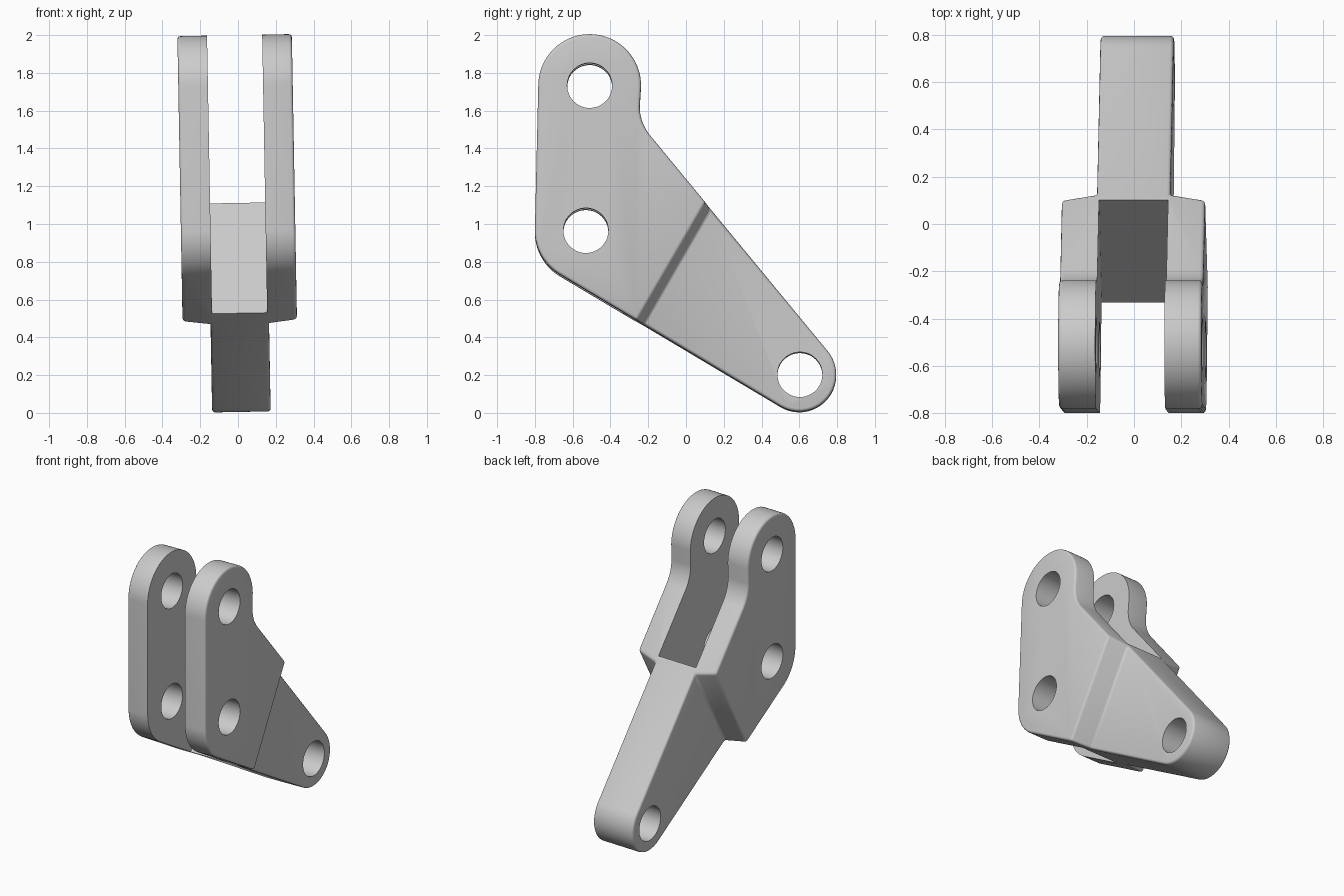
import bpy, bmesh
from math import cos, sin, radians
from mathutils import Matrix, Vector

cube = bpy.data.objects.get("Cube")
if cube:
    bpy.data.objects.remove(cube, do_unlink=True)

GREY = (0.6, 0.6, 0.6, 1)
metal = bpy.data.materials.new("plain grey metal")
metal.diffuse_color = GREY
metal.use_nodes = True
metal.node_tree.nodes["Principled BSDF"].inputs["Base Color"].default_value = GREY

OUTER, TONGUE, SLOT = 0.303, 0.155, 0.146   # half widths


def prism(name, points, offset):
    """Closed solid from a planar loop of 3D points swept along an offset."""
    bm = bmesh.new()
    face = bm.faces.new([bm.verts.new(p) for p in points])
    swept = bmesh.ops.extrude_face_region(bm, geom=[face])["geom"]
    bmesh.ops.translate(bm, vec=offset,
                        verts=[v for v in swept if isinstance(v, bmesh.types.BMVert)])
    bmesh.ops.recalc_face_normals(bm, faces=bm.faces)
    mesh = bpy.data.meshes.new(name)
    bm.to_mesh(mesh)
    bm.free()
    mesh.materials.append(metal)
    obj = bpy.data.objects.new(name, mesh)
    bpy.context.collection.objects.link(obj)
    return obj


def side_prism(name, outline, half):
    """Side-view outline (y, z) given thickness across x."""
    return prism(name, [(-half, y, z) for y, z in outline], (2 * half, 0, 0))


def arc(y, z, r, start, end, steps=24):
    angles = [radians(start + (end - start) * i / steps) for i in range(steps + 1)]
    return [(y + r * cos(a), z + r * sin(a)) for a in angles]


def apply(obj, kind, **settings):
    mod = obj.modifiers.new(kind, kind)
    for key, value in settings.items():
        setattr(mod, key, value)
    bpy.ops.object.select_all(action="DESELECT")
    bpy.context.view_layer.objects.active = obj
    obj.select_set(True)
    bpy.ops.object.modifier_apply(modifier=mod.name)


def cut(obj, cutter):
    cutter.hide_render = True
    apply(obj, "BOOLEAN", operation="DIFFERENCE", solver="EXACT", object=cutter)
    bpy.data.objects.remove(cutter, do_unlink=True)


# Bracket outline: tongue end, concave neck, upper ear, lower corner
outline = (arc(0.6, 0.2, 0.195, -121, 39.4, 32)
           + arc(-0.005, 1.617, 0.24, 219.4, 180, 12)
           + arc(-0.51, 1.728, 0.272, 0, 179, 40)
           + arc(-0.53, 0.96, 0.27, 179, 239))
bracket = side_prism("clevis_bracket", outline, OUTER)

# Slanted shoulders where the wide fork steps down to the tongue
along = Vector((0, 0.865, -0.502))
across = Vector((0, 0.502, 0.865))
slope = 0.036 / (OUTER - TONGUE)
for side in (-1, 1):
    start = -0.468
    far = OUTER + 0.1
    loop = [(far, start - 0.1 * slope), (TONGUE, start + 0.036), (TONGUE, 2), (far, 2)]
    points = [Vector((side * x, 0, 0)) + along * s - across * 2 for x, s in loop]
    cut(bracket, prism("shoulder_cutter", points, across * 4))

# Softened outer edges
apply(bracket, "BEVEL", width=0.016, segments=3, limit_method="ANGLE",
      angle_limit=radians(30))

# Fork slot with its sloping floor
cut(bracket, side_prism("slot_cutter", [(0.53, 1.69), (0.53, 2.5), (-1.5, 2.5),
                                        (-1.5, -0.05), (-0.76, -0.05)], SLOT))

# Pin holes
for y, z in ((-0.51, 1.728), (-0.53, 0.96), (0.603, 0.2)):
    cut(bracket, side_prism("pin_hole_cutter", arc(y, z, 0.119, 0, 352.5, 47), 0.6))

# The whole part leans very slightly sideways
lean = (Matrix.Translation((0, 0, 1)) @ Matrix.Rotation(-0.018, 4, "Y")
        @ Matrix.Translation((0, 0, -1)))
bracket.data.transform(lean)
bpy.ops.object.select_all(action="DESELECT")
bracket.select_set(True)
bpy.context.view_layer.objects.active = bracket
bpy.ops.object.shade_smooth_by_angle(angle=radians(35))
